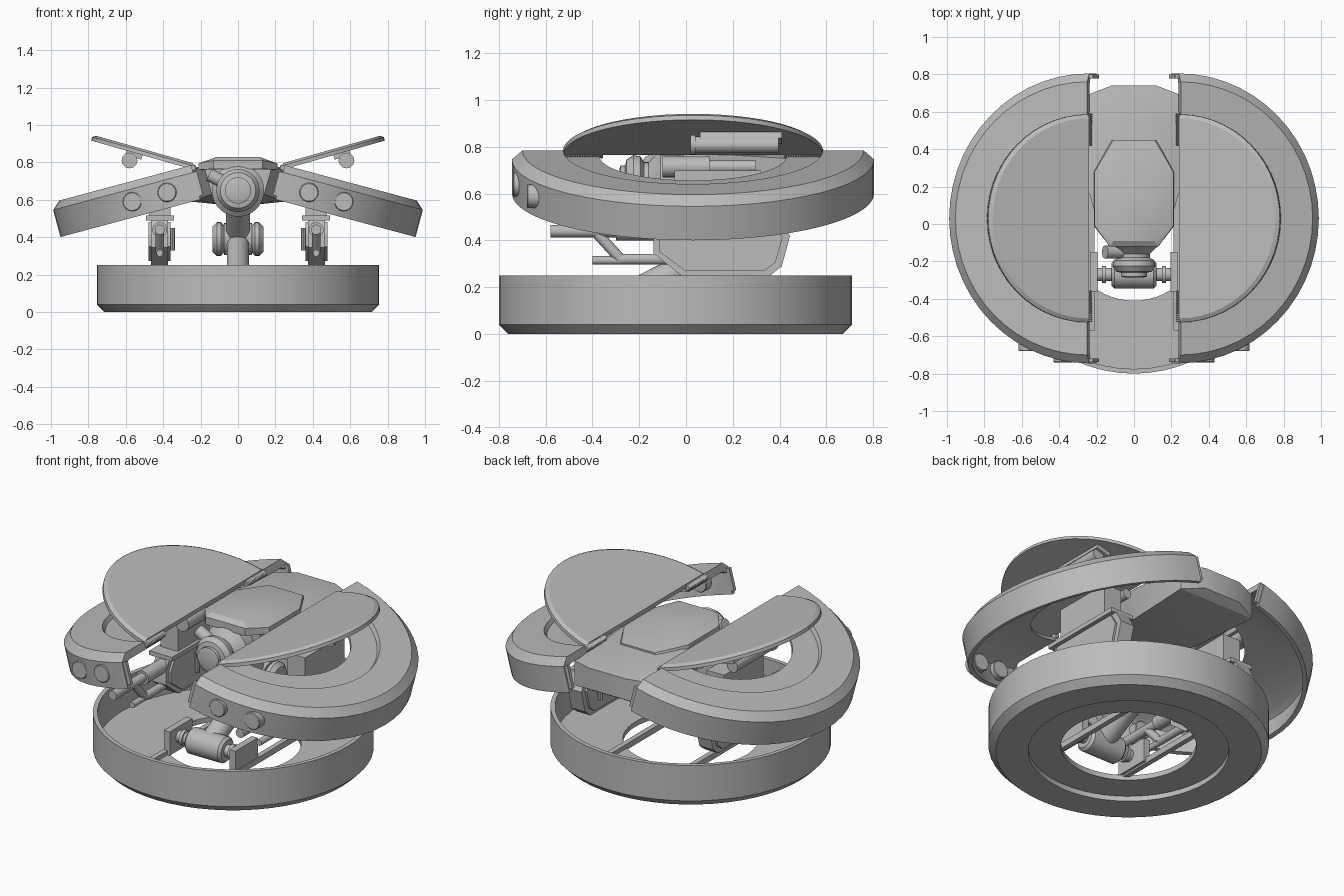
import bpy, bmesh, math
from mathutils import Matrix, Vector

if "Cube" in bpy.data.objects:
    bpy.data.objects.remove(bpy.data.objects["Cube"])

grey = bpy.data.materials.new("grey metal")
grey.diffuse_color = (0.5, 0.5, 0.5, 1)
grey.use_nodes = True
grey.node_tree.nodes["Principled BSDF"].inputs["Base Color"].default_value = grey.diffuse_color


def finish(name, bm, matrix=None, mirror=False):
    if matrix:
        bm.transform(matrix)
    bmesh.ops.remove_doubles(bm, verts=bm.verts, dist=1e-5)
    bmesh.ops.recalc_face_normals(bm, faces=bm.faces)
    me = bpy.data.meshes.new(name)
    bm.to_mesh(me)
    bm.free()
    ob = bpy.data.objects.new(name, me)
    bpy.context.collection.objects.link(ob)
    me.materials.append(grey)
    bpy.ops.object.select_all(action='DESELECT')
    ob.select_set(True)
    bpy.context.view_layer.objects.active = ob
    bpy.ops.object.shade_smooth_by_angle(angle=math.radians(28))
    if mirror:
        ob.modifiers.new("mirror", 'MIRROR').use_clip = False
    return ob


def lathe(name, prof, n=32, half=False, matrix=None, mirror=False):
    """Turn a closed (radius, height) outline about local z."""
    bm = bmesh.new()
    steps = n + 1 if half else n
    rings = []
    for i in range(steps):
        a = -math.pi / 2 + (math.pi if half else 2 * math.pi) * i / n
        rings.append([bm.verts.new((r * math.cos(a), r * math.sin(a), z)) for r, z in prof])
    m = len(prof)
    for i in range(n):
        p, q = rings[i], rings[(i + 1) % steps]
        for j in range(m):
            k = (j + 1) % m
            if prof[j][0] == 0 and prof[k][0] == 0:
                continue
            loop = [p[j], q[j], q[k], p[k]]
            if prof[j][0] == 0:
                loop = [p[j], q[k], p[k]]
            elif prof[k][0] == 0:
                loop = [p[j], q[j], p[k]]
            bm.faces.new(loop)
    if half:
        bm.faces.new(rings[0])
        bm.faces.new(rings[-1])
    return finish(name, bm, matrix, mirror)


def aim(a, b):
    a, b = Vector(a), Vector(b)
    return Matrix.Translation(a) @ (b - a).to_track_quat('Z', 'Y').to_matrix().to_4x4(), (b - a).length


def rod(name, a, b, r, mirror=False, n=20, bevel=0.0):
    m, d = aim(a, b)
    prof = [(0, 0), (r - bevel, 0), (r, bevel), (r, d - bevel), (r - bevel, d), (0, d)]
    if not bevel:
        prof = [(0, 0), (r, 0), (r, d), (0, d)]
    return lathe(name, prof, n, matrix=m, mirror=mirror)


def box(name, x, y, z, mirror=False, matrix=None):
    bm = bmesh.new()
    bmesh.ops.create_cube(bm, size=1)
    for v in bm.verts:
        v.co = [c[0] if s < 0 else c[1] for s, c in zip(v.co, (x, y, z))]
    return finish(name, bm, matrix, mirror)


def hull(name, pts):
    bm = bmesh.new()
    for x, y, z in pts:
        for s in (-1, 1):
            bm.verts.new((s * x, y, z))
    bmesh.ops.convex_hull(bm, input=bm.verts)
    bmesh.ops.dissolve_limit(bm, angle_limit=0.02, verts=bm.verts, edges=bm.edges)
    return finish(name, bm)


def prism(name, outline, x0, x1, mirror=True):
    """Extrude a (y, z) outline along x."""
    bm = bmesh.new()
    f = bm.faces.new([bm.verts.new((x0, y, z)) for y, z in outline])
    ext = bmesh.ops.extrude_face_region(bm, geom=[f])['geom']
    for v in ext:
        if isinstance(v, bmesh.types.BMVert):
            v.co.x = x1
    return finish(name, bm, mirror=mirror)


# Round base dish with stepped underside and open centre
lathe("base_dish", [(0.54, 0), (0.715, 0), (0.755, 0.04), (0.755, 0.25), (0.73, 0.25),
                    (0.73, 0.06), (0.365, 0.06), (0.365, 0.03), (0.54, 0.03)], 56,
      matrix=Matrix.Translation((0, -0.045, 0)))
box("floor_rail", (0.21, 0.24), (-0.57, 0.5), (0.05, 0.085), True)

# Base motor, shafts and mounts
Y, Z = -0.27, 0.14
rod("base_motor", (-0.12, Y, Z), (0.12, Y, Z), 0.075, n=28, bevel=0.015)
rod("motor_shaft", (0.1, Y, Z), (0.215, Y, Z), 0.035, True)
rod("shaft_collar", (0.15, Y, Z), (0.17, Y, Z), 0.045, True)
box("motor_mount", (0.195, 0.235), (-0.36, -0.15), (0.06, 0.2), True)

# Folded arm
rod("lower_arm", (0, Y + 0.02, Z + 0.02), (0, 0.2, 0.39), 0.06)
rod("elbow", (-0.075, 0.2, 0.39), (0.075, 0.2, 0.39), 0.085, n=28)
rod("elbow_cap", (0.07, 0.2, 0.39), (0.135, 0.2, 0.39), 0.09, True, 28, 0.022)
rod("upper_arm", (0, 0.2, 0.39), (0, -0.06, 0.62), 0.065)

# Front swivel head
lathe("swivel_head", [(0, -0.05), (0.14, -0.05), (0.14, 0.11), (0.115, 0.13), (0.085, 0.16),
                      (0.085, 0.18), (0.11, 0.195), (0.115, 0.225), (0.095, 0.255), (0.07, 0.26),
                      (0.07, 0.28), (0.055, 0.285), (0, 0.285)], 36, matrix=aim((0, 0, 0.65), (0, -1, 0.65))[0])
rod("head_knob", (-0.07, -0.15, 0.69), (-0.155, -0.15, 0.735), 0.035)

# Central body and raised faceted cover
hull("central_body", [(0.12, 0.74, 0.745), (0.25, 0.69, 0.735), (0.25, 0.2, 0.765), (0.18, -0.04, 0.77),
                      (0.12, 0.74, 0.62), (0.25, 0.69, 0.59), (0.22, 0.25, 0.6), (0.14, -0.04, 0.63),
                      (0.1, 0.3, 0.575), (0.2, 0.2, 0.78), (0.18, 0.5, 0.775)])
hull("top_cover", [(0.13, -0.12, 0.765), (0.13, -0.12, 0.81), (0.11, -0.09, 0.83), (0.215, -0.01, 0.76),
                   (0.21, -0.01, 0.795), (0.215, 0.28, 0.76), (0.21, 0.28, 0.795), (0.12, 0.45, 0.77),
                   (0.11, 0.45, 0.785), (0.11, 0.17, 0.83)])

# Tilted half-ring wings
wing = Matrix.Translation((0.25, 0.03, 0.785)) @ Matrix.Rotation(math.radians(15), 4, 'Y')
lathe("wing_shell", [(0.775, -0.19), (0.775, -0.04), (0.73, 0), (0.555, 0), (0.545, -0.025),
                     (0.4, -0.025), (0.4, -0.045), (0.71, -0.045), (0.75, -0.065), (0.75, -0.19)],
      28, True, wing, True)
for n, s in (("front", -1), ("back", 1)):
    box(n + "_wing_lip", (-0.02, 0.01), sorted((s * 0.748, s * 0.768)), (-0.17, -0.04), True, wing)

# Round lamps on the wing fronts
for i, (lx, ly) in enumerate(((0.163, -0.77), (0.356, -0.71))):
    rod("wing_lamp_%d" % i, wing @ Vector((lx, ly + 0.08, -0.107)), wing @ Vector((lx, ly, -0.107)),
        0.051, True, 24, 0.004)

# Raised half-disc lids with struts
lid = Matrix.Translation((0.25, 0.03, 0.765)) @ Matrix.Rotation(math.radians(-15.8), 4, 'Y')
lathe("lid", [(0, 0), (0.556, 0), (0.556, 0.02), (0.535, 0.032), (0, 0.032)], 28, True, lid, True)
rod("lid_strut", (0.58, 0.03, 0.81), (0.58, 0.395, 0.81), 0.036, True)
rod("strut_collar", (0.58, 0.02, 0.81), (0.58, 0.04, 0.81), 0.042, True)
box("strut_bracket", (0.27, 0.36), (0.03, 0.38), (-0.025, 0.003), True, lid)
rod("inner_cylinder", (0.3, -0.1, 0.715), (0.3, 0.1, 0.715), 0.045, True)
rod("inner_piston", (0.3, 0.1, 0.715), (0.3, 0.3, 0.715), 0.028, True)

# Coil springs along the lid hinges
for n, y0 in (("front", -0.525), ("back", 0.42)):
    prof = [(0, 0)]
    for k in range(16):
        z = 0.17 * k / 16
        prof += [(0.015, z), (0.021, z + 0.005)]
    prof += [(0.015, 0.17), (0, 0.17)]
    lathe(n + "_hinge_spring", prof, 14, mirror=True,
          matrix=aim((0.243, y0, 0.77), (0.243, y0 + 1, 0.77))[0])

# Pods hanging beneath the wings
pod = [(-0.14, 0.42), (-0.14, 0.345), (-0.02, 0.25), (0.36, 0.25), (0.41, 0.29), (0.445, 0.42), (0.4, 0.5), (-0.1, 0.5)]
prism("pod_shell", pod, 0.375, 0.465)
prism("pod_side_plate", [(0.13 + (y - 0.13) * 0.9, 0.385 + (z - 0.385) * 0.84) for y, z in pod], 0.362, 0.478)
box("pod_top_plate", (0.342, 0.492), (-0.13, 0.4), (0.49, 0.515), True)
box("pod_hanger", (0.36, 0.475), (-0.05, 0.32), (0.51, 0.7), True)
X = 0.418
tube = [(X, -0.38, 0.43), (X, -0.28, 0.32), (X, -0.05, 0.32)]
rod("upper_barrel", (X, -0.58, 0.44), (X, -0.1, 0.44), 0.027, True)
rod("barrel_sleeve", (X, -0.3, 0.44), (X, -0.1, 0.44), 0.04, True)
rod("lower_barrel", (X, -0.4, 0.315), (X, -0.05, 0.315), 0.018, True)
rod("feed_tube_bend", tube[0], tube[1], 0.023, True)
rod("feed_tube", tube[1], tube[2], 0.023, True)
for k in range(3):
    y = 0.12 + 0.09 * k
    rod("pod_vent_%d" % k, (0.35, y, 0.33), (0.35, y, 0.45), 0.014, True, 10)
